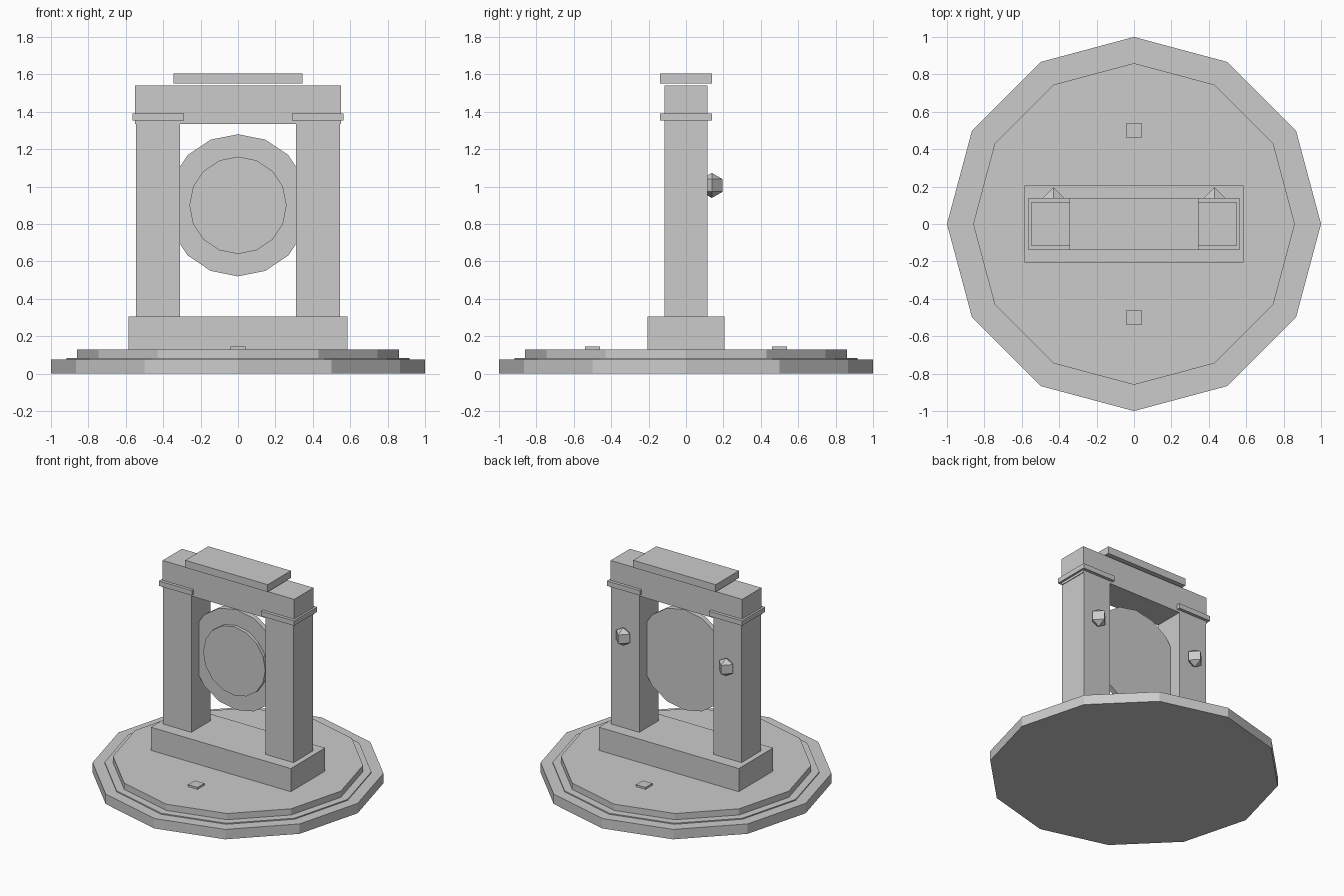
import bpy
from math import pi

if "Cube" in bpy.data.objects:
    bpy.data.objects.remove(bpy.data.objects["Cube"])


def box(name, x, y, z):
    """Box from (min, max) ranges along each axis."""
    bpy.ops.mesh.primitive_cube_add(size=1, location=[(a + b) / 2 for a, b in (x, y, z)])
    ob = bpy.context.object
    ob.name = name
    ob.scale = [b - a for a, b in (x, y, z)]
    bpy.ops.object.transform_apply(location=False, rotation=False, scale=True)
    return ob


def prism(name, sides, radius, depth, location, rotation=(0, 0, 0)):
    bpy.ops.mesh.primitive_cylinder_add(vertices=sides, radius=radius, depth=depth,
                                        location=location, rotation=rotation)
    bpy.context.object.name = name
    return bpy.context.object


# Stepped twelve-sided base
for name, radius, z0, z1 in (("base_lower", 1.0, 0, 0.075),
                             ("base_trim", 0.917, 0.07, 0.083),
                             ("base_upper", 0.86, 0.075, 0.13)):
    prism(name, 12, radius, z1 - z0, (0, 0, (z0 + z1) / 2))

# Small floor tiles in front and behind
for name, y in (("front_tile", -0.5), ("back_tile", 0.5)):
    box(name, (-0.04, 0.04), (y - 0.04, y + 0.04), (0.125, 0.145))

# Plinth, lintel and floating top slab
box("plinth", (-0.585, 0.585), (-0.205, 0.205), (0.13, 0.305))
box("lintel", (-0.55, 0.55), (-0.115, 0.115), (1.335, 1.54))
box("top_slab", (-0.345, 0.345), (-0.138, 0.138), (1.55, 1.605))

# Pillars with collars and rear crystals
for side, s in (("left", -1), ("right", 1)):
    box(side + "_pillar", sorted((s * 0.31, s * 0.545)), (-0.115, 0.115), (0.305, 1.335))
    box(side + "_collar", sorted((s * 0.29, s * 0.565)), (-0.138, 0.138), (1.353, 1.39))
    bpy.ops.mesh.primitive_uv_sphere_add(segments=4, ring_count=3, radius=0.067,
                                         location=(s * 0.43, 0.138, 1.006))
    bpy.context.object.name = side + "_crystal"

# Hanging disc with raised front face
prism("disc", 16, 0.38, 0.04, (0, 0, 0.9), (pi / 2, 0, 0))
prism("disc_face", 16, 0.26, 0.04, (0, -0.025, 0.9), (pi / 2, 0, 0))
